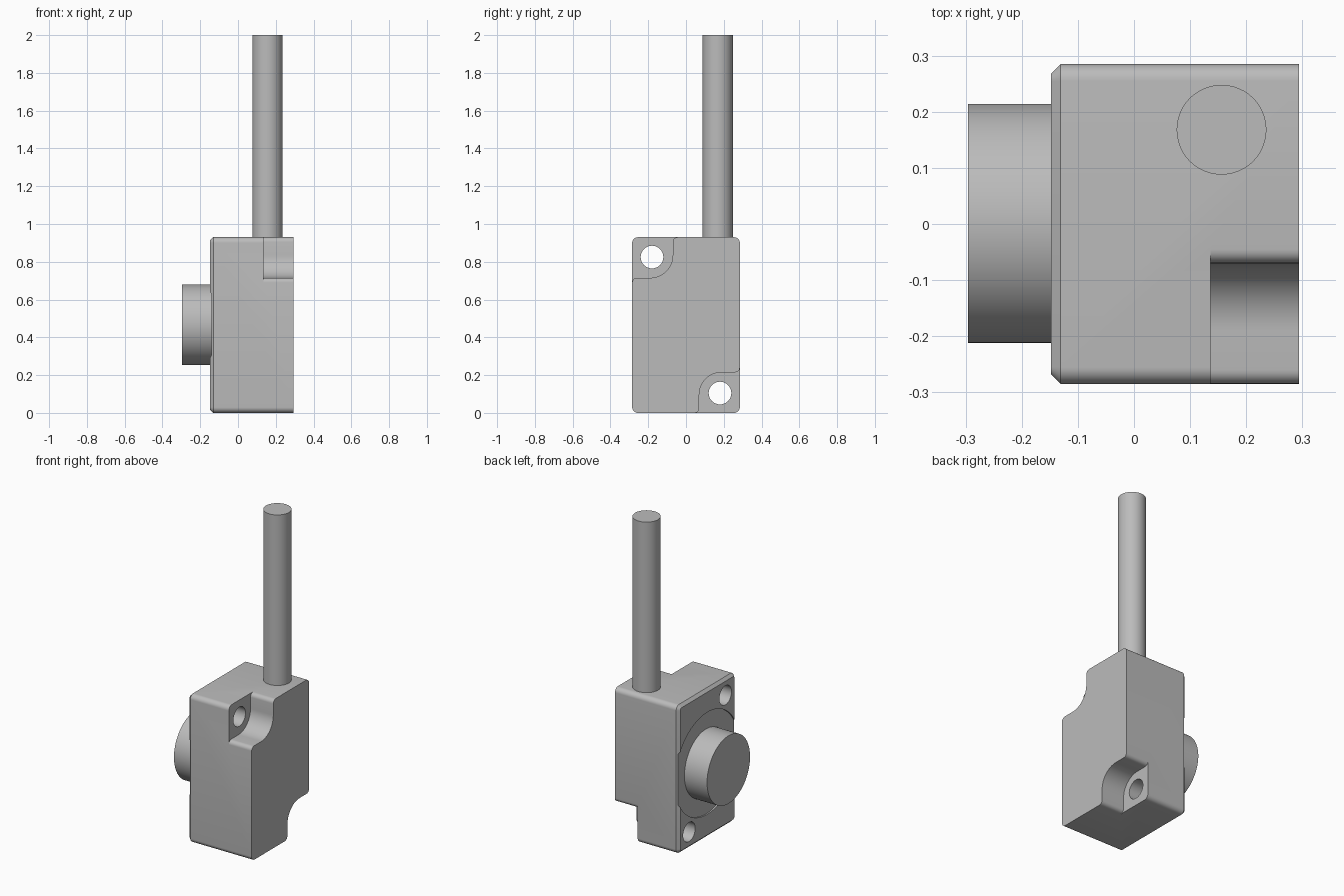
import bpy
import bmesh
from math import cos, sin, pi, radians
from mathutils import Matrix

cube = bpy.data.objects.get("Cube")
if cube:
    bpy.data.objects.remove(cube, do_unlink=True)

H = 0.93           # housing height
X0, X1 = -0.148, 0.294
HALF = 0.285       # half the housing depth

grey = bpy.data.materials.new("housing grey")
grey.use_nodes = True
grey.diffuse_color = (0.5, 0.5, 0.5, 1)
grey.node_tree.nodes["Principled BSDF"].inputs["Base Color"].default_value = grey.diffuse_color


def finish(bm, name):
    bmesh.ops.recalc_face_normals(bm, faces=bm.faces)
    mesh = bpy.data.meshes.new(name)
    bm.to_mesh(mesh)
    bm.free()
    mesh.materials.append(grey)
    obj = bpy.data.objects.new(name, mesh)
    bpy.context.collection.objects.link(obj)
    return obj


def activate(obj):
    bpy.ops.object.select_all(action='DESELECT')
    obj.select_set(True)
    bpy.context.view_layer.objects.active = obj


def smooth(obj):
    activate(obj)
    bpy.ops.object.shade_smooth_by_angle(angle=radians(30))


def prism(name, profile, x0, x1):
    """Extrude a (y, z) outline along x."""
    bm = bmesh.new()
    face = bm.faces.new([bm.verts.new((x0, y, z)) for y, z in profile])
    new = bmesh.ops.extrude_face_region(bm, geom=[face])["geom"]
    moved = [v for v in new if isinstance(v, bmesh.types.BMVert)]
    bmesh.ops.translate(bm, verts=moved, vec=(x1 - x0, 0, 0))
    return finish(bm, name)


def arc(y, z, r, start, end, n=12):
    angles = [radians(start + (end - start) * i / n) for i in range(n + 1)]
    return [(y + r * cos(a), z + r * sin(a)) for a in angles]


def disc(name, y, z, r, x0, x1, n=64):
    return prism(name, arc(y, z, r, 0, 360, n)[:-1], x0, x1)


def cut(obj, cutter):
    cutter.hide_render = True
    mod = obj.modifiers.new("cut", 'BOOLEAN')
    mod.operation = 'DIFFERENCE'
    mod.solver = 'EXACT'
    mod.object = cutter
    activate(obj)
    bpy.ops.object.modifier_apply(modifier=mod.name)
    bpy.data.objects.remove(cutter, do_unlink=True)


# Housing: rounded along x, chamfered round the button side
R = 0.03
outline = (arc(HALF - R, H - R, R, 0, 90, 8) + arc(R - HALF, H - R, R, 90, 180, 8)
           + arc(R - HALF, R, R, 180, 270, 8) + arc(HALF - R, R, R, 270, 360, 8))
housing = prism("housing", outline, X0, X1)
bm = bmesh.new()
bm.from_mesh(housing.data)
rim = [e for e in bm.edges if all(v.co.x < X0 + 0.001 for v in e.verts)]
bmesh.ops.bevel(bm, geom=rim, offset=0.017, segments=1, affect='EDGES')
bm.to_mesh(housing.data)
bm.free()

# Mounting notches and screw holes in two opposite corners
notch = (arc(-0.26, 0.69, 0.025, 180, 90, 6) + arc(-0.19, 0.835, 0.12, -90, 0, 16)
         + arc(-0.045, 0.905, 0.025, 180, 90, 6) + [(-0.045, 1.1), (-0.45, 1.1), (-0.45, 0.69)])
for turn in (False, True):
    def place(y, z):
        return (-y, H - z) if turn else (y, z)
    cut(housing, prism("notch_cutter", [place(*p) for p in notch], 0.136, 0.4))
    cut(housing, disc("hole_cutter", *place(-0.18, 0.825), 0.06, -0.3, 0.4, 40))

# Shallow round recess behind the button
cut(housing, disc("recess_cutter", 0, 0.467, 0.32, -0.3, X0 + 0.009, 96))
smooth(housing)

# Button
smooth(disc("button", 0.001, 0.467, 0.213, -0.296, -0.13, 80))

# Cable
bm = bmesh.new()
bmesh.ops.create_cone(bm, cap_ends=True, segments=48, radius1=0.08, radius2=0.08, depth=1.1,
                      matrix=Matrix.Translation((0.156, 0.168, 1.45)))
smooth(finish(bm, "cable"))
